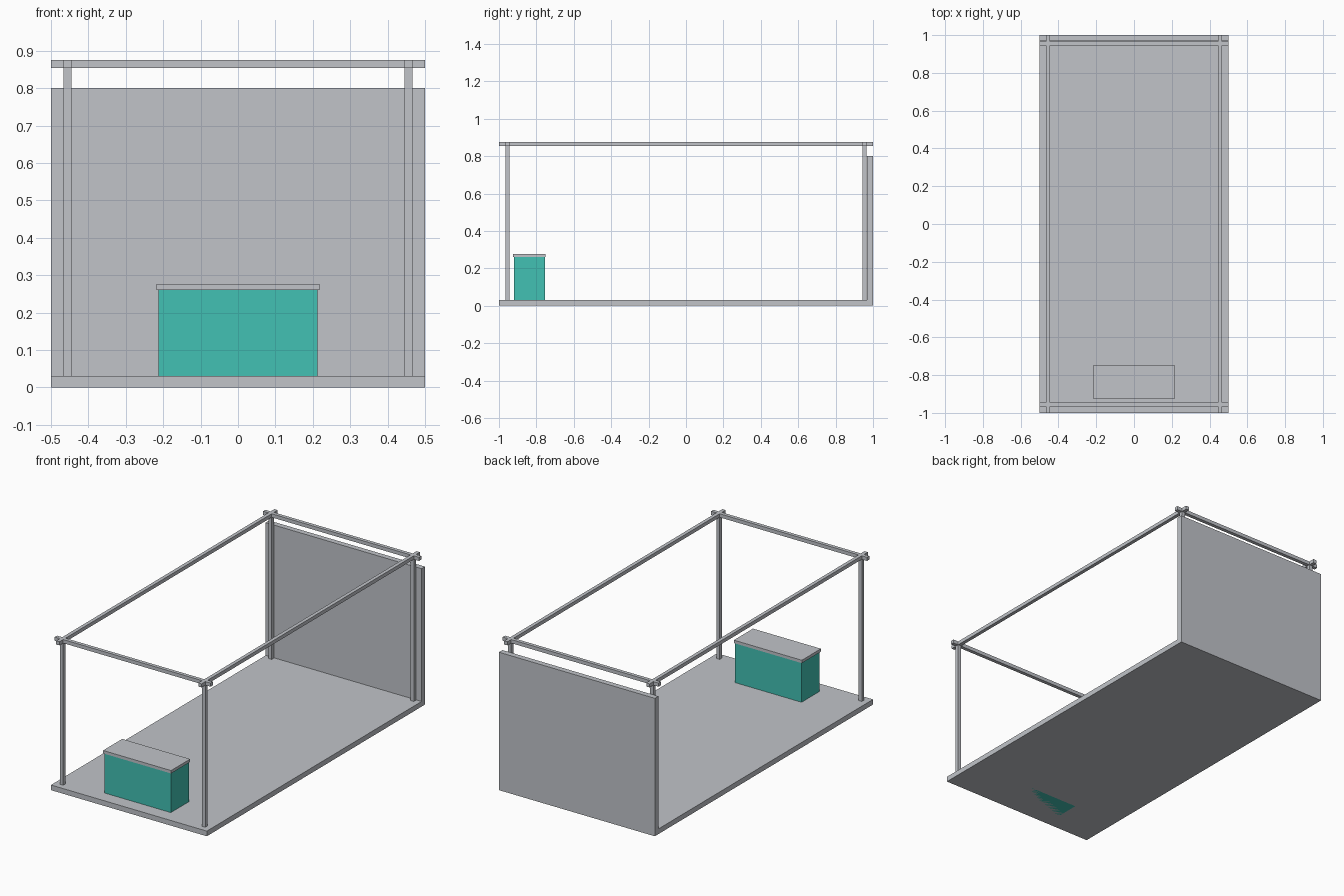
import bpy

cube = bpy.data.objects.get("Cube")
if cube:
    bpy.data.objects.remove(cube, do_unlink=True)


def make_material(name, rgb):
    mat = bpy.data.materials.new(name)
    mat.use_nodes = True
    color = (*rgb, 1.0)
    mat.diffuse_color = color
    mat.node_tree.nodes["Principled BSDF"].inputs["Base Color"].default_value = color
    return mat


grey = make_material("light grey", (0.533, 0.552, 0.584))
teal = make_material("teal", (0.054, 0.533, 0.451))


def box(name, low, high, mat):
    """Add a box spanning two opposite corners."""
    center = [(a + b) / 2 for a, b in zip(low, high)]
    size = [b - a for a, b in zip(low, high)]
    bpy.ops.mesh.primitive_cube_add(size=1, location=center)
    obj = bpy.context.object
    obj.name = name
    for v in obj.data.vertices:
        for i in range(3):
            v.co[i] *= size[i]
    obj.data.materials.append(mat)
    return obj


HALF_X, HALF_Y = 0.5, 1.0
FLOOR, TOP = 0.03, 0.875
BAR = 0.0105                    # half thickness of the frame bars
POST_X, POST_Y = 0.456, 0.955
WALL_Y = 0.968

# Floor slab and back wall
box("floor", (-HALF_X, -HALF_Y, 0), (HALF_X, WALL_Y, FLOOR), grey)
box("back_wall", (-HALF_X, WALL_Y, 0), (HALF_X, HALF_Y, 0.8), grey)

# Corner posts
for y_name, y in (("front", -POST_Y), ("back", POST_Y)):
    for x_name, x in (("right", -POST_X), ("left", POST_X)):
        box(f"{y_name}_{x_name}_post", (x - BAR, y - BAR, FLOOR),
            (x + BAR, y + BAR, TOP), grey)
    # Cross rails, running past the posts
    box(f"{y_name}_rail", (-HALF_X, y - BAR, TOP - 2 * BAR),
        (HALF_X, y + BAR, TOP), grey)

# Long side rails
for x_name, x in (("right", -POST_X), ("left", POST_X)):
    box(f"{x_name}_rail", (x - BAR, -HALF_Y, TOP - 2 * BAR),
        (x + BAR, HALF_Y, TOP), grey)

# Counter, set through the floor, with an overhanging top
box("counter_body", (-0.213, -0.92, 0), (0.213, -0.755, 0.26), teal)
box("counter_top", (-0.218, -0.925, 0.26), (0.218, -0.75, 0.277), grey)
